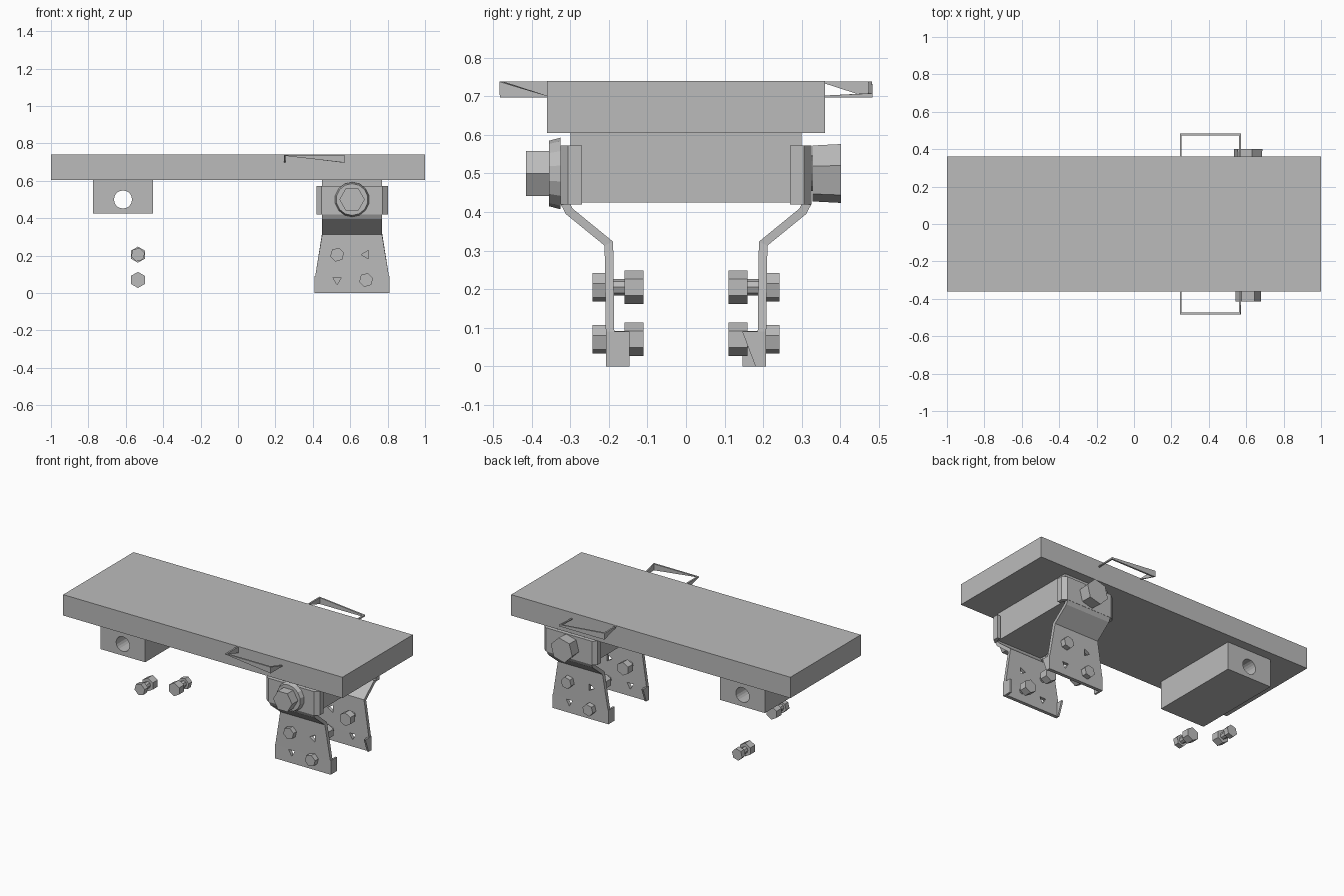
import bpy, bmesh, math
from mathutils import Matrix, Vector

cube = bpy.data.objects.get("Cube")
if cube:
    bpy.data.objects.remove(cube, do_unlink=True)

steel = bpy.data.materials.new("grey_steel")
steel.use_nodes = True
GREY = (0.5, 0.5, 0.5, 1)
steel.diffuse_color = GREY
steel.node_tree.nodes["Principled BSDF"].inputs["Base Color"].default_value = GREY


def finish(name, bm):
    bmesh.ops.recalc_face_normals(bm, faces=bm.faces)
    mesh = bpy.data.meshes.new(name)
    bm.to_mesh(mesh)
    bm.free()
    mesh.materials.append(steel)
    obj = bpy.data.objects.new(name, mesh)
    bpy.context.collection.objects.link(obj)
    return obj


def box(name, lo, hi):
    bm = bmesh.new()
    lo, hi = Vector(lo), Vector(hi)
    bmesh.ops.create_cube(bm, size=1, matrix=Matrix.Translation((lo + hi) / 2)
                          @ Matrix.Diagonal((*(hi - lo), 1)))
    return finish(name, bm)


def prism(name, x, z, y0, y1, r, sides=6, turn=0, r2=None):
    """Straight or tapered prism running along y."""
    bm = bmesh.new()
    place = (Matrix.Translation((x, (y0 + y1) / 2, z))
             @ Matrix.Rotation(math.radians(turn), 4, 'Y')
             @ Matrix.Rotation(math.radians(90), 4, 'X'))
    bmesh.ops.create_cone(bm, cap_ends=True, segments=sides, radius1=r,
                          radius2=r2 or r, depth=abs(y1 - y0), matrix=place)
    return finish(name, bm)


def sheet(name, rows, thickness, centre, s):
    """Bent sheet through rows of points; s = -1 turns it half round."""
    bm = bmesh.new()
    grid = [[bm.verts.new((centre + s * x, s * y, z)) for x, y, z in row] for row in rows]
    for a, b in zip(grid, grid[1:]):
        ring = []
        for v in a + b[::-1]:
            if all((v.co - w.co).length > 0.001 for w in ring):
                ring.append(v)
        bm.faces.new(ring)
    bmesh.ops.remove_doubles(bm, verts=bm.verts, dist=0.001)
    obj = finish(name, bm)
    mod = obj.modifiers.new("thickness", 'SOLIDIFY')
    mod.thickness, mod.offset = thickness, 0
    mod.use_even_offset = True
    apply(obj, mod)
    return obj


def apply(obj, mod):
    with bpy.context.temp_override(object=obj, active_object=obj, selected_objects=[obj]):
        bpy.ops.object.modifier_apply(modifier=mod.name)


def cut(obj, cutter):
    mod = obj.modifiers.new("hole", 'BOOLEAN')
    mod.operation, mod.solver, mod.object = 'DIFFERENCE', 'EXACT', cutter
    bpy.context.view_layer.update()
    apply(obj, mod)
    bpy.data.objects.remove(cutter, do_unlink=True)


def small_bolt(name, x, z, s):
    prism(name + "_head", x, z, -0.242 * s, -0.208 * s, 0.038, 6, 15)
    prism(name + "_shank", x, z, -0.215 * s, -0.15 * s, 0.021, 8)
    prism(name + "_nut", x, z, -0.16 * s, -0.11 * s, 0.043, 6)


# Deck slab and the two drilled mounting blocks
box("deck", (-1, -0.36, 0.605), (1, 0.36, 0.74))
BX = 0.61
for side, x in (("right", -0.615), ("left", BX)):
    block = box(side + "_block", (x - 0.16, -0.3, 0.425), (x + 0.16, 0.3, 0.605))
    cut(block, prism("drill", x, 0.5, -0.5, 0.5, 0.048, 20))

# Pivot bolt through the left block
prism("pivot_shank", BX, 0.5, -0.36, 0.39, 0.046, 16)
prism("pivot_flange", BX, 0.5, -0.355, -0.325, 0.093, 14, 0, 0.085)
prism("pivot_head", BX, 0.5, -0.415, -0.35, 0.068, 6, 30)
prism("pivot_nut", BX, 0.5, 0.328, 0.402, 0.079, 6, 15, 0.075)

for end, s in (("front", 1), ("back", -1)):
    # Clamp folded round the block
    profile = [(-0.18, -0.27), (-0.18, -0.3), (-0.16, -0.315),
               (0.16, -0.315), (0.18, -0.3), (0.18, -0.27)]
    sheet(end + "_clamp", [[(x, y, 0.42), (x, y, 0.573)] for x, y in profile],
          0.022, BX, s)

    # Leg plate: offset bend, then flaring to the foot
    path = [(0.16, -0.315, 0.425), (0.16, -0.303, 0.402), (0.16, -0.2, 0.318),
            (0.197, -0.197, 0.09), (0.2, -0.197, 0)]
    leg = sheet(end + "_leg", [[(-w, y, z), (w, y, z)] for w, y, z in path],
                0.022, BX, s)
    for dx, z, turn in ((0.075, 0.205, -90), (-0.08, 0.07, 180)):
        cut(leg, prism("punch", BX + s * dx, z, -0.26 * s, -0.14 * s, 0.026, 3, turn))

    # Folded tabs at the foot of the leg
    for name, dx, y_low in (("outer", 0.194, -0.146), ("inner", -0.194, -0.18)):
        sheet(end + "_" + name + "_tab",
              [[(dx, -0.208, 0), (dx, -0.208, 0.09)],
               [(dx, y_low, 0), (dx, -0.146, 0.09)]], 0.012, BX, s)

    # Fasteners in the leg, and the loose one under the other block
    small_bolt(end + "_upper_bolt", BX - s * 0.08, 0.205, s)
    small_bolt(end + "_lower_bolt", BX + s * 0.075, 0.07, s)
    small_bolt(end + "_loose_bolt", -0.535, 0.205 if s == 1 else 0.07, s)

# Thin carrying handles with tapering edges
TOP, LOW, W = 0.738, 0.697, 0.158
INN, OUT = -0.358, -0.478
HX = 0.408
sheet("front_handle", [[(-W, INN, LOW), (-W, INN, TOP)],
                       [(-W, OUT, TOP - 0.004), (-W, OUT, TOP)],
                       [(W, OUT, LOW), (W, OUT, TOP)],
                       [(W, INN, LOW), (W, INN, LOW + 0.004)]], 0.01, HX, 1)
sheet("back_handle", [[(-W, INN, LOW), (-W, INN, TOP - 0.036)],
                      [(-W, OUT, LOW), (-W, OUT, TOP - 0.03)],
                      [(W, OUT, LOW), (W, OUT, TOP)],
                      [(W, INN, TOP - 0.004), (W, INN, TOP)]], 0.01, HX, -1)
